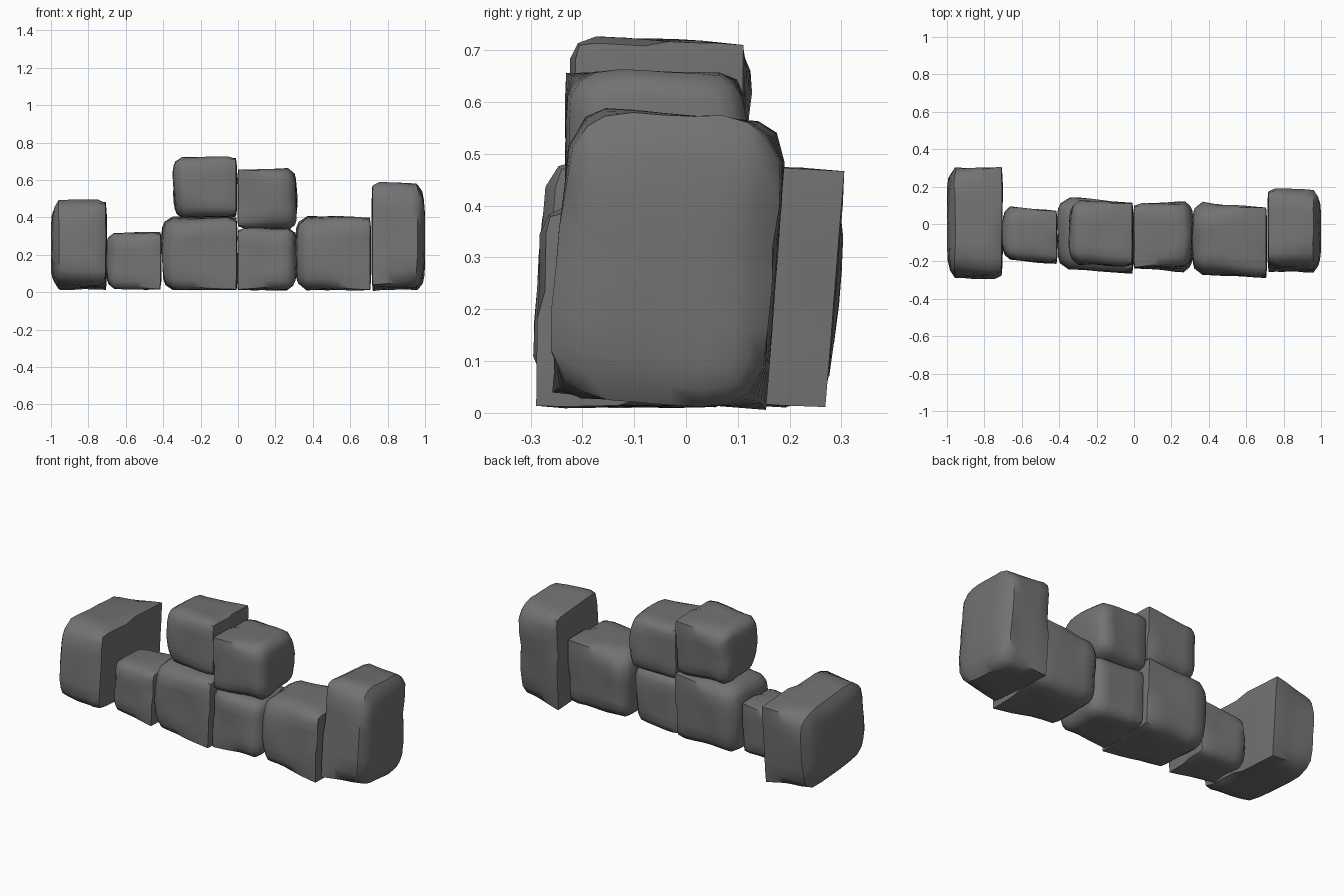
import bpy
import bmesh
import math
from mathutils import Vector, noise

old = bpy.data.objects.get("Cube")
if old:
    bpy.data.objects.remove(old, do_unlink=True)

# One grey stone material
stone = bpy.data.materials.new("grey_stone")
stone.use_nodes = True
GREY = (0.17, 0.17, 0.17, 1)
stone.diffuse_color = GREY
bsdf = stone.node_tree.nodes["Principled BSDF"]
bsdf.inputs["Base Color"].default_value = GREY
bsdf.inputs["Roughness"].default_value = 0.9

# Corners of a joint face, as (y sign, z sign)
FRONT_LOW, FRONT_TOP, BACK_LOW, BACK_TOP = (-1, -1), (-1, 1), (1, -1), (1, 1)


def make_stone(name, lo, hi, joint, radius, sharp, lean=0.02, tilt=0, skew=0.07):
    """Worn block: its joint face (+1 / -1 x side) is crisper and keeps some sharp corners."""
    lo, hi = Vector(lo), Vector(hi)
    mid, size = (lo + hi) / 2, hi - lo
    bm = bmesh.new()
    bmesh.ops.create_cube(bm, size=1)
    bmesh.ops.subdivide_edges(bm, edges=bm.edges[:], cuts=6, use_grid_fill=True)
    for v in bm.verts:
        t = 0.5 - joint * v.co.x                     # 0 at the joint face
        p = mid + Vector(a * b for a, b in zip(v.co, size))
        corner = (1 if v.co.y > 0 else -1, 1 if v.co.z > 0 else -1)
        keep = 0.05 if corner in sharp else 0.5
        edge = radius * (keep + (1 - keep) * t)
        r = Vector((0.015 + 0.035 * t, edge, edge))
        # Round the corners and edges
        core = Vector(min(max(p[i], lo[i] + r[i]), hi[i] - r[i]) for i in range(3))
        d = Vector((p[i] - core[i]) / r[i] for i in range(3))
        if d.length > 1:
            d.normalize()
        p = core + Vector(d[i] * r[i] for i in range(3))
        # Weathered dents, then the lean of the block
        p += noise.noise_vector(p * 7 + mid * 9) * 0.014 * (0.2 + 0.8 * t)
        dx, dy, dz = p - mid
        p.y += lean * dz - skew * dx
        p.z = max(p.z - tilt * dy, 0)
        p.x = min(max(p.x, -1), 1)
        v.co = p
    mesh = bpy.data.meshes.new(name)
    bm.to_mesh(mesh)
    bm.free()
    mesh.materials.append(stone)
    obj = bpy.data.objects.new(name, mesh)
    bpy.context.collection.objects.link(obj)
    bpy.ops.object.select_all(action='DESELECT')
    obj.select_set(True)
    bpy.context.view_layer.objects.active = obj
    bpy.ops.object.shade_smooth_by_angle(angle=math.radians(50))


# End stones
make_stone("right_end_stone", (-1, -0.285, 0.025), (-0.703, 0.29, 0.485), 1, 0.14,
           [BACK_TOP, BACK_LOW], lean=0.08, tilt=0.06, skew=0)
make_stone("left_end_stone", (0.715, -0.243, 0.02), (1, 0.172, 0.578), -1, 0.13,
           [FRONT_LOW, BACK_LOW], lean=0.08, tilt=0.08, skew=0.04)
# Lower course
make_stone("small_base_stone", (-0.705, -0.2, 0.015), (-0.41, 0.08, 0.32), 1, 0.085,
           [FRONT_LOW, BACK_TOP], skew=0.08)
make_stone("wide_base_stone", (-0.403, -0.25, 0.012), (-0.004, 0.125, 0.4), 1, 0.10,
           [FRONT_LOW, BACK_TOP])
make_stone("middle_base_stone", (-0.004, -0.245, 0.012), (0.313, 0.075, 0.342), -1, 0.08,
           [FRONT_LOW])
make_stone("left_base_stone", (0.31, -0.275, 0.012), (0.71, 0.1, 0.402), 1, 0.11,
           [FRONT_LOW, BACK_TOP])
# Upper course
make_stone("top_stone", (-0.34, -0.22, 0.398), (-0.006, 0.118, 0.72), 1, 0.09,
           [BACK_TOP], tilt=0.05, skew=0.05)
make_stone("second_top_stone", (-0.003, -0.23, 0.34), (0.312, 0.113, 0.657), -1, 0.09,
           [FRONT_TOP], skew=-0.04)
